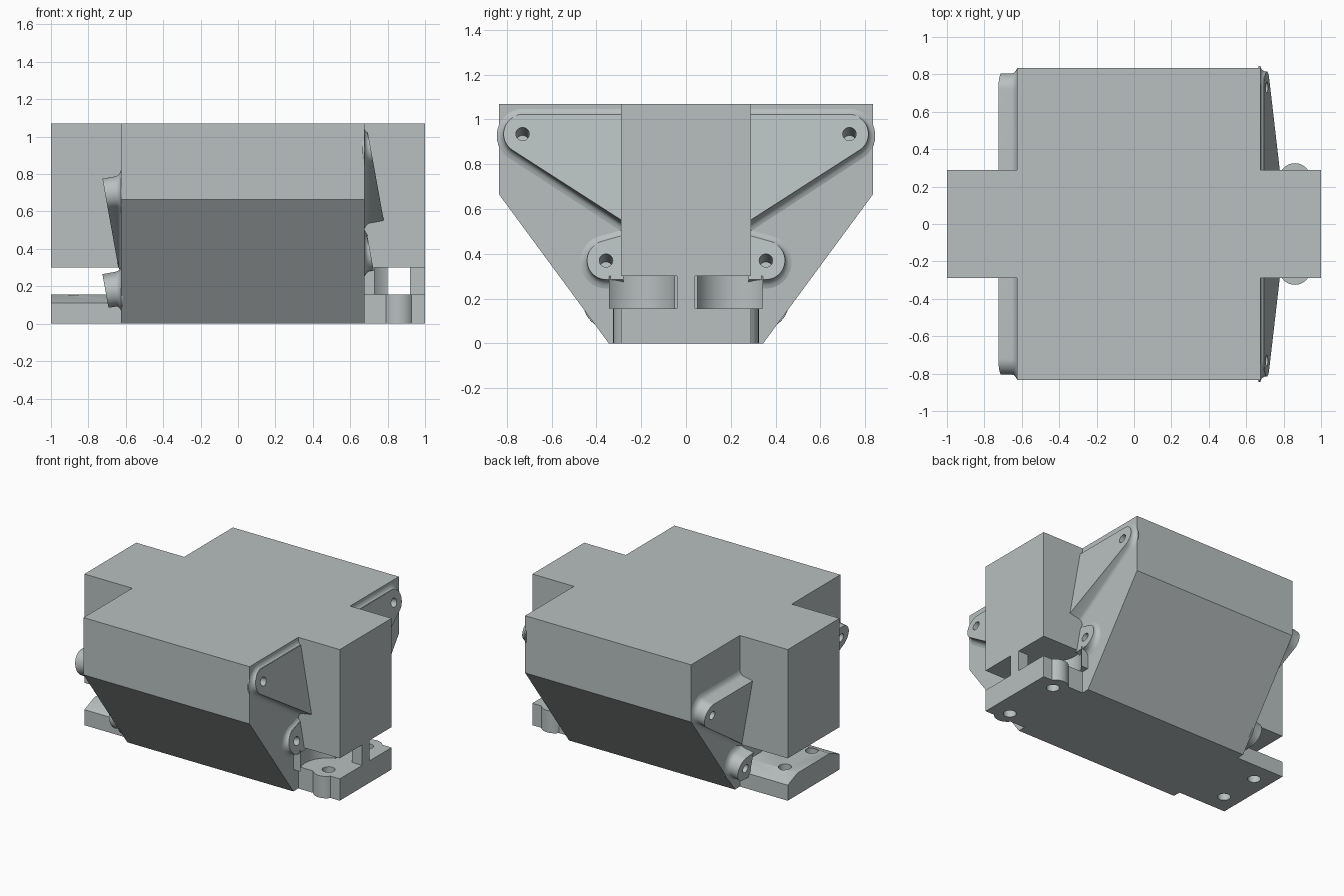
import bpy, bmesh, math
from mathutils import Vector

if "Cube" in bpy.data.objects:
    bpy.data.objects.remove(bpy.data.objects["Cube"], do_unlink=True)

grey = bpy.data.materials.new("light_grey")
grey.use_nodes = True
COLOUR = (0.48, 0.525, 0.525, 1)
grey.diffuse_color = COLOUR
grey.node_tree.nodes["Principled BSDF"].inputs["Base Color"].default_value = COLOUR

X_RIGHT, X_LEFT = 0.675, -0.625      # end faces of the main body
HALF, TOP, PLATE = 0.29, 1.07, 0.155  # end block half width, top, plate height
SLOPE = 0.18                         # tilt of the screw axes


def finish(name, bm):
    bmesh.ops.recalc_face_normals(bm, faces=bm.faces)
    mesh = bpy.data.meshes.new(name)
    bm.to_mesh(mesh)
    bm.free()
    mesh.materials.append(grey)
    obj = bpy.data.objects.new(name, mesh)
    bpy.context.collection.objects.link(obj)
    return obj


def loft(name, rings):
    """Closed solid through rings of equal point count."""
    bm = bmesh.new()
    vs = [[bm.verts.new(p) for p in ring] for ring in rings]
    n = len(vs[0])
    for a, b in zip(vs, vs[1:]):
        for i in range(n):
            j = (i + 1) % n
            bm.faces.new((a[i], a[j], b[j], b[i]))
    bm.faces.new(vs[0])
    bm.faces.new(vs[-1])
    return finish(name, bm)


def prism(name, profile, x0, x1):
    return loft(name, [[(x, y, z) for y, z in profile] for x in (x0, x1)])


def box(name, x0, x1, y0, y1, z0, z1):
    return prism(name, [(y0, z0), (y1, z0), (y1, z1), (y0, z1)], x0, x1)


def cylinder(name, a, b, r, sides=40):
    a, b = Vector(a), Vector(b)
    rot = (b - a).to_track_quat('Z', 'Y')
    circle = [rot @ Vector((r * math.cos(t), r * math.sin(t), 0))
              for t in (2 * math.pi * i / sides for i in range(sides))]
    return loft(name, [[a + c for c in circle], [b + c for c in circle]])


def boolean(obj, other, operation='DIFFERENCE', keep=False):
    mod = obj.modifiers.new("bool", 'BOOLEAN')
    mod.operation, mod.solver, mod.object = operation, 'EXACT', other
    bpy.context.view_layer.objects.active = obj
    bpy.ops.object.modifier_apply(modifier=mod.name)
    if not keep:
        bpy.data.objects.remove(other, do_unlink=True)


def smooth(obj, angle=30):
    bpy.ops.object.select_all(action='DESELECT')
    obj.select_set(True)
    bpy.context.view_layer.objects.active = obj
    bpy.ops.object.shade_smooth_by_angle(angle=math.radians(angle))


def outline(cy, cz, r, z_top, z_low, d, steps=20):
    """Rounded lug: arc around the screw, tangent to two points at the block."""
    yi, r = 0.28, r + d
    def tangent(py, pz, sign):
        dy, dz = py - cy, pz - cz
        return math.atan2(dz, dy) + sign * math.acos(min(1, r / math.hypot(dy, dz)))
    a = tangent(yi, z_top + d, -1)
    b = tangent(yi, z_low - d, 1) % (2 * math.pi) - 2 * math.pi
    arc = [a + (b - a) * i / steps for i in range(steps + 1)]
    return ([(yi, z_top + d)] + [(cy + r * math.cos(t), cz + r * math.sin(t)) for t in arc]
            + [(yi, z_low - d)])


# Main body with sloped lower sides
body = prism("main_body", [(-0.835, TOP), (0.835, TOP), (0.835, 0.665),
                           (0.345, 0), (-0.345, 0), (-0.835, 0.665)], X_LEFT, X_RIGHT)

# End blocks
box("right_end_block", X_RIGHT, 1, -HALF, HALF, 0.3, TOP)
box("left_end_block", -1, X_LEFT, -HALF, HALF, 0.3, TOP)

# Right mounting plate with rounded screw ears
right_plate = box("right_mounting_plate", X_RIGHT, 1, -HALF, HALF, 0, PLATE)
for s in (-1, 1):
    boolean(right_plate, cylinder("ear", (0.86, s * 0.24, 0), (0.86, s * 0.24, PLATE), 0.085), 'UNION')
for s in (-1, 1):
    boolean(right_plate, cylinder("cut", (0.86, s * 0.215, -0.1), (0.86, s * 0.215, 0.25), 0.042))
smooth(right_plate)

# Left mounting plate with chamfered sides
left_plate = prism("left_mounting_plate", [(-HALF, 0), (HALF, 0), (HALF, 0.11), (0.18, PLATE),
                                           (-0.18, PLATE), (-HALF, 0.11)], -1, X_LEFT)
for s in (-1, 1):
    boolean(left_plate, cylinder("cut", (-0.88, s * 0.15, -0.1), (-0.88, s * 0.15, 0.25), 0.042))
smooth(left_plate)

# Neck between right block and plate, hollowed for screw heads, and end web
neck = box("right_neck", X_RIGHT, 0.80, -0.345, 0.345, PLATE, 0.3)
for s in (-1, 1):
    boolean(neck, cylinder("cut", (0.86, s * 0.22, 0.1), (0.86, s * 0.22, 0.4), 0.18, 64))
smooth(neck)
box("right_end_web", 0.92, 1, -0.04, 0.04, PLATE, 0.3)

# Tilted screw lugs: name, face x, side, outer x, z at that x, cy, cz, inner top, inner low
LUGS = [("right_upper_lug", X_RIGHT, 1, 0.695, 1.02, 0.73, 0.935, 1.02, 0.545),
        ("right_lower_lug", X_RIGHT, 1, 0.69, 0.48, 0.357, 0.37, 0.48, 0.285),
        ("left_upper_lug", X_LEFT, -1, -0.725, 0.775, 0.72, 0.69, 0.775, 0.30),
        ("left_lower_lug", X_LEFT, -1, -0.725, 0.265, 0.345, 0.17, 0.265, 0.085)]
# Fillet at the root: height above the face and widening
FILLET = [(-0.01, 0.03), (0, 0.03), (0.004, 0.018), (0.01, 0.009), (0.018, 0.003), (0.028, 0), (9, 0)]

for name, face, s, x_ref, z_ref, cy, cz, z_top, z_low in LUGS:
    for sy, end in ((-1, "front"), (1, "back")):
        rings = []
        for h, d in FILLET:
            ring = []
            for y, z in outline(cy, cz, 0.085, z_top, z_low, d):
                x_out = x_ref + SLOPE * (z_ref - z)
                height = max(0.004, s * (x_out - face))
                x = face + s * (height if h > 1 else min(h, 0.9 * height))
                ring.append((x, sy * y, z + (x - x_out) * SLOPE))
            rings.append(ring)
        lug = loft(f"{name}_{end}", rings)
        # Screw hole along the tilted axis, running on into the body
        x_c = x_ref + SLOPE * (z_ref - cz)
        ends = [(x_c + t, sy * cy, cz + t * SLOPE) for t in (-s * 0.2, s * 0.1)]
        hole = cylinder("cut", ends[0], ends[1], 0.03, 24)
        boolean(lug, hole, keep=True)
        boolean(body, hole)
        smooth(lug, 35)
smooth(body)
